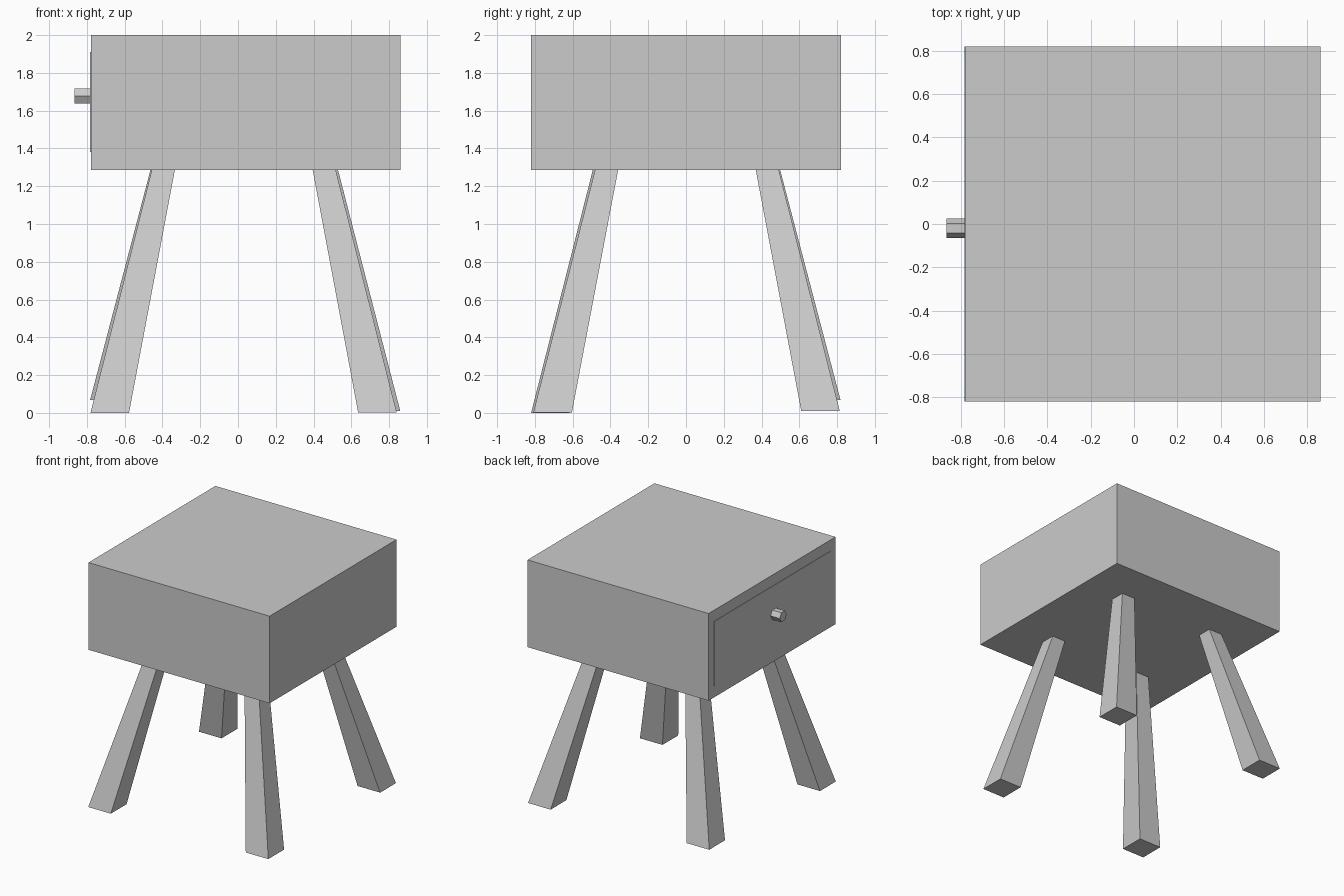
import bpy, bmesh
from math import radians

if "Cube" in bpy.data.objects:
    bpy.data.objects.remove(bpy.data.objects["Cube"])

Z_BODY, Z_TOP = 1.287, 2.0


def box(name, lo, hi):
    bpy.ops.mesh.primitive_cube_add(size=1, location=[(a + b) / 2 for a, b in zip(lo, hi)])
    ob = bpy.context.object
    ob.name = name
    ob.scale = [b - a for a, b in zip(lo, hi)]
    return ob


def tapered_leg(name, foot, top, z_foot):
    """Splayed square leg: foot and top are the section centres."""
    bm = bmesh.new()
    rings = []
    for (cx, cy), half, z in ((foot, 0.102, z_foot), (top, 0.061, Z_BODY + 0.001)):
        rings.append([bm.verts.new((cx + sx * half, cy + sy * half, z))
                      for sx, sy in ((-1, -1), (1, -1), (1, 1), (-1, 1))])
    low, high = rings
    bm.faces.new(low[::-1])
    bm.faces.new(high)
    for i in range(4):
        j = (i + 1) % 4
        bm.faces.new((low[i], low[j], high[j], high[i]))
    mesh = bpy.data.meshes.new(name)
    bm.to_mesh(mesh)
    bm.free()
    ob = bpy.data.objects.new(name, mesh)
    bpy.context.collection.objects.link(ob)
    return ob


# Cabinet body and thin drawer front on the -x side
box("cabinet_body", (-0.779, -0.82, Z_BODY), (0.86, 0.82, Z_TOP))
box("drawer_front", (-0.783, -0.75, 1.38), (-0.76, 0.75, 1.91))

# Hexagonal drawer knob along x, flat side up
bpy.ops.mesh.primitive_cylinder_add(vertices=6, radius=0.045, depth=0.09,
                                    location=(-0.82, -0.02, 1.678),
                                    rotation=(0, radians(90), 0))
knob = bpy.context.object
knob.name = "drawer_knob"
# keep the hexagon's points towards +y and -y

# Four splayed legs, each standing at a slightly different height
tapered_leg("front_left_leg", (-0.679, -0.718), (-0.395, -0.432), 0.0)
tapered_leg("front_right_leg", (0.738, -0.706), (0.456, -0.42), 0.003)
tapered_leg("back_right_leg", (0.757, 0.712), (0.468, 0.43), 0.01)
tapered_leg("back_left_leg", (-0.681, 0.716), (-0.402, 0.437), 0.068)
